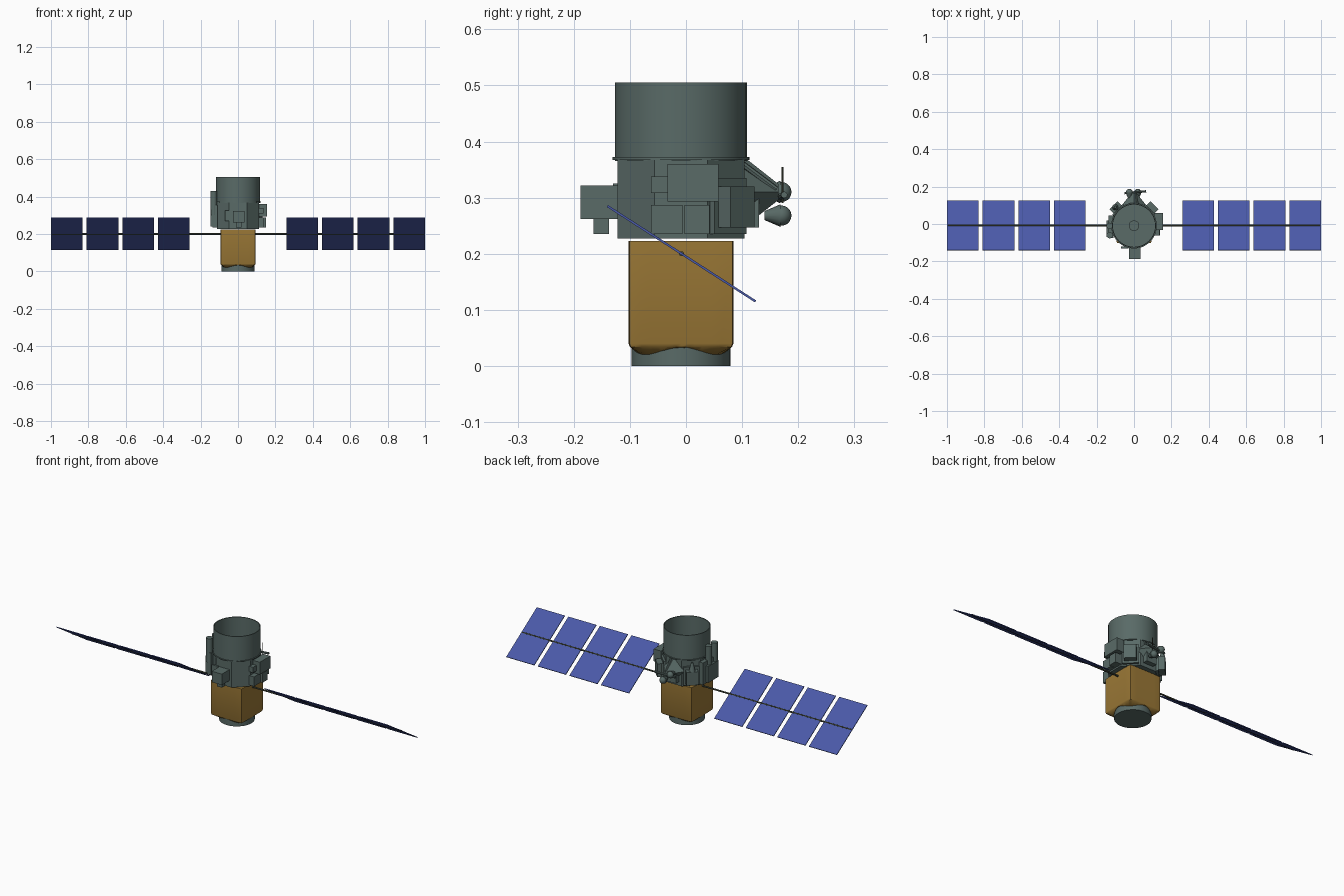
import bpy, bmesh
from math import sin, cos, pi, radians, atan2
from mathutils import Vector, Matrix

if "Cube" in bpy.data.objects:
    bpy.data.objects.remove(bpy.data.objects["Cube"])

CY = -0.009  # y of the spacecraft axis


def material(name, rgb):
    m = bpy.data.materials.new(name)
    m.use_nodes = True
    m.diffuse_color = (*rgb, 1)
    m.node_tree.nodes["Principled BSDF"].inputs["Base Color"].default_value = (*rgb, 1)
    return m


GREY = material("grey_metal", (0.1, 0.145, 0.135))
GOLD = material("gold_foil", (0.33, 0.19, 0.037))
BLUE = material("solar_blue", (0.068, 0.1, 0.39))
DARK = material("dark_boom", (0.06, 0.07, 0.045))


def finish(ob, name, mat, smooth=False):
    ob.name = name
    ob.data.materials.append(mat)
    if smooth:
        bpy.ops.object.select_all(action='DESELECT')
        ob.select_set(True)
        bpy.context.view_layer.objects.active = ob
        bpy.ops.object.shade_smooth_by_angle(angle=radians(35))
    return ob


def from_bmesh(name, bm, mat, smooth=False):
    bmesh.ops.recalc_face_normals(bm, faces=bm.faces)
    me = bpy.data.meshes.new(name)
    bm.to_mesh(me)
    bm.free()
    ob = bpy.data.objects.new(name, me)
    bpy.context.collection.objects.link(ob)
    return finish(ob, name, mat, smooth)


def loft(name, rings, mat, smooth=False):
    """Skin closed rings of equal length and cap both ends."""
    bm = bmesh.new()
    loops = [[bm.verts.new(p) for p in r] for r in rings]
    n = len(loops[0])
    for a, b in zip(loops, loops[1:]):
        for i in range(n):
            bm.faces.new((a[i], a[(i + 1) % n], b[(i + 1) % n], b[i]))
    bm.faces.new(loops[0])
    bm.faces.new(loops[-1])
    return from_bmesh(name, bm, mat, smooth)


def ring(r, z, n=40, turn=0.0):
    return [(r * cos(2 * pi * i / n + turn), CY + r * sin(2 * pi * i / n + turn), z)
            for i in range(n)]


def box(name, x, y, z, turn=0, mat=GREY):
    """Box from (min, max) ranges, optionally turned about the spacecraft axis."""
    mid = Vector([sum(r) / 2 for r in (x, y, z)])
    size = [r[1] - r[0] for r in (x, y, z)]
    bm = bmesh.new()
    bmesh.ops.create_cube(bm, size=1, matrix=Matrix.Translation(mid) @ Matrix.Diagonal((*size, 1)))
    axis = Vector((0, CY, 0))
    bmesh.ops.rotate(bm, verts=bm.verts, cent=axis, matrix=Matrix.Rotation(radians(turn), 3, 'Z'))
    return from_bmesh(name, bm, mat)


def rod(name, a, b, r1, r2=None, n=16, mat=GREY):
    """Cylinder or cone between two points."""
    a, b = Vector(a), Vector(b)
    d = b - a
    m = Matrix.Translation((a + b) / 2) @ d.to_track_quat('Z', 'Y').to_matrix().to_4x4()
    bm = bmesh.new()
    bmesh.ops.create_cone(bm, cap_ends=True, segments=n, radius1=r1,
                          radius2=r1 if r2 is None else r2, depth=d.length, matrix=m)
    return from_bmesh(name, bm, mat, n > 8)


def ball(name, c, r):
    bm = bmesh.new()
    bmesh.ops.create_uvsphere(bm, u_segments=16, v_segments=10, radius=r,
                              matrix=Matrix.Translation(c))
    return from_bmesh(name, bm, GREY, True)


# Base ring and open telescope tube
loft("base_ring", [ring(0.0885, 0), ring(0.0885, 0.06)], GREY, True)
loft("telescope_tube", [ring(0.1175, 0.365), ring(0.1175, 0.505), ring(0.113, 0.505),
                        ring(0.113, 0.375)], GREY, True)
loft("tube_flange", [ring(0.122, 0.367), ring(0.122, 0.372)], GREY, True)
loft("tube_hub", [ring(0.028, 0.374), ring(0.028, 0.385)], GREY, True)

# Foil-wrapped square body, tucked in around the base ring
N = 48


def square(half, z):
    pts = []
    for i in range(N):
        a = 2 * pi * i / N
        k = half / max(abs(cos(a)), abs(sin(a)))
        k = min(k, half * 1.39)
        pts.append((k * cos(a), CY + k * sin(a), z))
    return pts


hem = [(x, y, 0.034 - 0.014 * sin(4 * pi * i / N) ** 2)
       for i, (x, y, _) in enumerate(ring(0.0895, 0, N))]
loft("foil_body", [hem, square(0.091, 0.034), square(0.0935, 0.04), square(0.0935, 0.223)],
     GOLD, True)

# Octagonal equipment bay
R8 = 0.1135 / cos(pi / 8)
loft("equipment_bay", [ring(R8, z, 8, pi / 8) for z in (0.227, 0.367)], GREY)

# Front instrument boxes
box("front_box", (-0.027, 0.034), (-0.188, -0.12), (0.262, 0.322))
box("front_box_foot", (-0.012, 0.018), (-0.165, -0.137), (0.235, 0.264))
box("front_plate", (-0.07, -0.03), (-0.13, -0.12), (0.27, 0.325))

# Left side electronics
box("left_upper_box", (0.11, 0.155), (-0.033, 0.058), (0.293, 0.36))
box("left_small_box", (0.11, 0.135), (-0.062, -0.033), (0.308, 0.338))
box("left_lower_box_front", (0.11, 0.14), (-0.062, -0.006), (0.235, 0.287))
box("left_lower_box_back", (0.11, 0.15), (-0.003, 0.042), (0.235, 0.287))

# Right side mount with two star sensors
box("right_mount", (-0.135, -0.11), (-0.075, 0.045), (0.235, 0.355))
box("right_cover", (-0.148, -0.135), (-0.07, 0.02), (0.24, 0.33))
for i, y in enumerate((-0.06, -0.01)):
    rod(f"star_sensor_{i + 1}", (-0.13, y, 0.3), (-0.13, y, 0.43), 0.017)

# Boxes on the rear diagonal faces
for side, turn in (("left", 45), ("right", 135)):
    box(f"{side}_rear_box", (0.11, 0.155), (CY - 0.03, CY + 0.03), (0.247, 0.32), turn)
    box(f"{side}_rear_plate", (0.11, 0.125), (CY - 0.04, CY + 0.04), (0.235, 0.335), turn)
rod("rear_sensor_cone", (-0.1, 0.09, 0.32), (-0.1, 0.09, 0.365), 0.016, 0.006)

# Rear bracket with antennas
rod("rear_bracket", (0, 0.1, 0.31), (0, 0.165, 0.31), 0.065, 0.014, 4)
rod("rear_strut", (0.02, 0.1, 0.36), (0.01, 0.16, 0.315), 0.006, n=8)
box("rear_foot", (-0.03, 0.03), (0.1, 0.13), (0.247, 0.3))
for i, (x, z) in enumerate(((-0.025, 0.31), (0.02, 0.268))):
    rod(f"antenna_cup_{i + 1}", (x, 0.14, z), (x, 0.168, z), 0.008, 0.02)
    ball(f"antenna_head_{i + 1}", (x, 0.17, z), 0.018)
rod("antenna_arm", (-0.05, 0.165, 0.3), (0.065, 0.175, 0.305), 0.006, n=8)
rod("antenna_whip", (0.03, 0.172, 0.29), (0.03, 0.172, 0.355), 0.0015, n=6, mat=DARK)

# Solar wings: four tilted panels on a boom, each side
tilt = -atan2(0.17, 0.264)
AXIS_Y, AXIS_Z = -0.008, 0.2
for side, s in (("left", 1), ("right", -1)):
    rod(f"{side}_boom", (s * 0.08, AXIS_Y, AXIS_Z), (s * 0.995, AXIS_Y, AXIS_Z), 0.0045, n=8, mat=DARK)
    for i in range(4):
        x0 = 0.258 + i * 0.191
        panel = box(f"{side}_solar_panel_{i + 1}", (-0.0845, 0.0845), (-0.157, 0.157),
                    (-0.002, 0.002), mat=BLUE)
        panel.location = (s * (x0 + 0.0845), AXIS_Y, AXIS_Z)
        panel.rotation_euler.x = tilt
